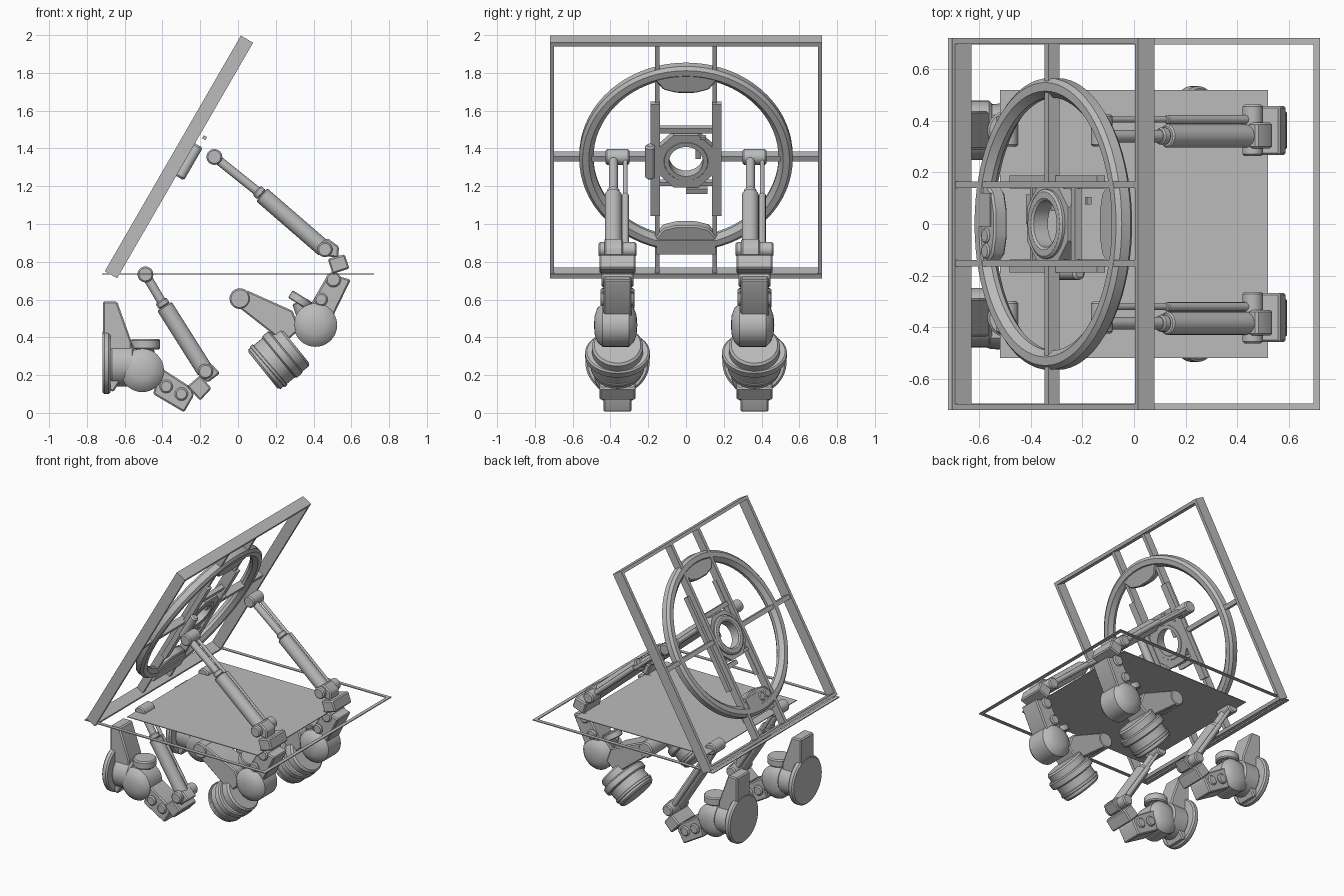
import bpy, bmesh, math
from mathutils import Vector, Matrix

if "Cube" in bpy.data.objects:
    bpy.data.objects.remove(bpy.data.objects["Cube"])

grey = bpy.data.materials.new("plain_grey")
grey.diffuse_color = (0.5, 0.5, 0.5, 1)
grey.use_nodes = True
grey.node_tree.nodes["Principled BSDF"].inputs["Base Color"].default_value = grey.diffuse_color

# tilted panel space: u = world y, v = up the slope, w = normal towards the arms
A = math.radians(60)
D = Vector((math.cos(A), 0, math.sin(A)))
N = Vector((math.sin(A), 0, -math.cos(A)))
TILT = Matrix(((0, D.x, N.x, -0.3125), (1, 0, 0, 0), (0, D.z, N.z, 1.355), (0, 0, 0, 1)))
FLAT = Matrix.Identity(4)


def finish(name, bm, mat=FLAT):
    bmesh.ops.remove_doubles(bm, verts=bm.verts, dist=1e-5)
    bm.transform(mat)
    bmesh.ops.recalc_face_normals(bm, faces=bm.faces)
    me = bpy.data.meshes.new(name)
    bm.to_mesh(me)
    bm.free()
    me.materials.append(grey)
    me.shade_smooth()
    me.set_sharp_from_angle(angle=math.radians(32))
    ob = bpy.data.objects.new(name, me)
    bpy.context.collection.objects.link(ob)
    return ob


def box(name, lo, hi, mat=FLAT):
    bm = bmesh.new()
    bmesh.ops.create_cube(bm, size=1)
    for v in bm.verts:
        v.co = Vector([lo[i] + (v.co[i] + 0.5) * (hi[i] - lo[i]) for i in range(3)])
    return finish(name, bm, mat)


def lathe(name, prof, start, axis, closed=False, seg=32, sy=1, phase=0, mat=FLAT):
    """Revolve (radius, distance) points about an axis; sy stretches along y."""
    bm = bmesh.new()
    rings = []
    for k in range(seg):
        a = 2 * math.pi * k / seg + phase
        rings.append([bm.verts.new((r * math.cos(a), r * math.sin(a), t)) for r, t in prof])
    n = len(prof)
    for k in range(seg):
        p, q = rings[k], rings[(k + 1) % seg]
        for i in range(n if closed else n - 1):
            j = (i + 1) % n
            bm.faces.new((p[i], p[j], q[j], q[i]))
    bm.transform(Vector((0, 0, 1)).rotation_difference(Vector(axis)).to_matrix().to_4x4())
    for v in bm.verts:
        v.co.y *= sy
        v.co += Vector(start)
    bmesh.ops.remove_doubles(bm, verts=bm.verts, dist=1e-5)
    return finish(name, bm, mat)


def rod(name, a, b, r, bev=0.006, mat=FLAT, sy=1, seg=24):
    a, b = Vector(a), Vector(b)
    h = (b - a).length
    prof = [(0, 0), (r - bev, 0), (r, bev), (r, h - bev), (r - bev, h), (0, h)]
    return lathe(name, prof, a, b - a, seg=seg, mat=mat, sy=sy)


def slab(name, pts, y, width, mat=FLAT, bevel=0.008):
    """Extrude an (x, z) outline along y."""
    bm = bmesh.new()
    f = bm.faces.new([bm.verts.new((x, y - width / 2, z)) for x, z in pts])
    ext = bmesh.ops.extrude_face_region(bm, geom=[f])["geom"]
    for v in ext:
        if isinstance(v, bmesh.types.BMVert):
            v.co.y += width
    bmesh.ops.recalc_face_normals(bm, faces=bm.faces)
    if bevel:
        bmesh.ops.bevel(bm, geom=bm.edges[:], offset=bevel, segments=1, affect='EDGES')
    return finish(name, bm, mat)


def square_frame(name, s, w, t, mat):
    for i in (-1, 1):
        a, b = sorted((i * s, i * (s - w)))
        box(name + "_side", (a, -s, -t), (b, s, t), mat)
        box(name + "_end", (-s + w, a, -t), (s - w, b, t), mat)


# floor plate and thin floor frame
box("floor_plate", (-0.52, -0.52, 0.733), (0.52, 0.52, 0.738))
square_frame("floor_frame", 0.72, 0.025, 0.003, Matrix.Translation((0, 0, 0.736)))

# tilted frame with its cross bars and rails
square_frame("panel_frame", 0.72, 0.022, 0.0375, TILT)
for s in (-1, 1):
    a, b = sorted((s * 0.14, s * 0.165))
    box("panel_upright", (a, -0.7, -0.035), (b, 0.7, 0.02), TILT)
    a, b = sorted((s * 0.137, s * 0.187))
    box("panel_rail", (a, -0.34, 0.0), (b, 0.34, 0.035), TILT)
    a, b = sorted((s * 0.165, s * 0.7))
    box("panel_crossbar", (a, -0.015, -0.03), (b, 0.015, 0.02), TILT)

# large ring with upper and lower pads
lathe("large_ring", [(0.565, -0.02), (0.565, 0.02), (0.548, 0.036), (0.515, 0.036), (0.49, 0.01),
                     (0.49, -0.01), (0.515, -0.036), (0.548, -0.036)],
      (0, 0, 0), (0, 0, 1), closed=True, seg=72, mat=TILT)
PAD = TILT @ Matrix(((1, 0, 0, 0), (0, 0, 1, 0), (0, 1, 0, 0), (0, 0, 0, 1)))
for s in (-1, 1):
    slab("ring_pad", [(-0.17, s * 0.49), (-0.12, s * 0.425), (-0.05, s * 0.405), (0.05, s * 0.405),
                      (0.12, s * 0.425), (0.17, s * 0.49), (0.08, s * 0.525), (-0.08, s * 0.525)],
         0, 0.06, PAD)
box("lower_case", (-0.155, -0.575, -0.01), (0.155, -0.49, 0.037), TILT)
box("lower_unit", (-0.01, -0.52, -0.036), (0.12, -0.43, 0.0), TILT)
for u in (-0.045, -0.105):
    rod("lower_canister", (u, -0.47, -0.037), (u, -0.47, 0.0), 0.03, mat=TILT)

# central hub
lathe("hub_plate", [(0.172, -0.02), (0.172, 0.03), (0.1, 0.03), (0.1, -0.02)], (0, -0.01, 0),
      (0, 0, 1), closed=True, seg=8, phase=math.pi / 8, mat=TILT)
lathe("hub_collar", [(0.135, -0.03), (0.125, -0.037), (0.1, -0.037), (0.09, -0.03), (0.09, 0.033),
                     (0.115, 0.033), (0.135, 0.0)], (0, -0.01, 0), (0, 0, 1), closed=True, seg=40, mat=TILT)
box("hub_upper_bar", (-0.14, 0.155, -0.01), (0.14, 0.185, 0.02), TILT)
box("hub_lower_bar", (-0.14, -0.165, -0.01), (0.14, -0.145, 0.02), TILT)
box("hub_small_box", (0.0, -0.21, 0.0), (0.115, -0.18, 0.03), TILT)
box("hub_tab", (0.05, 0.0, -0.01), (0.08, 0.05, 0.02), TILT)
box("sensor_tab", (0.075, 0.147, 0.056), (0.105, 0.165, 0.076), TILT)
rod("side_canister", (-0.19, -0.095, 0.058), (-0.19, 0.105, 0.058), 0.027, 0.01, TILT)


def drum(name, x, z, y):
    # domed drum lying along y
    r, h = 0.115, 0.115
    prof = [(0, -h), (0.05, -h + 0.004), (0.09, -h + 0.018), (r, -h + 0.045),
            (r, h - 0.045), (0.09, h - 0.018), (0.05, h - 0.004), (0, h)]
    lathe(name, prof, (x, y, z), (0, 1, 0), seg=40)


def pin(name, x, z, y, r, length):
    rod(name, (x, y - length / 2, z), (x, y + length / 2, z), r, 0.008)


def piston(name, top, mid, low, y):
    # slim rod, thick sleeve, side rod and both pivots
    P = lambda p, o: Vector((p[0], y + o, p[1]))
    pin(name + "_top_pivot", *top, y, 0.042, 0.125)
    rod(name + "_rod", P(top, -0.022), P(mid, -0.022), 0.024)
    rod(name + "_sleeve", P(mid, -0.022), P(low, -0.022), 0.045)
    d = (P(mid, 0) - P(low, 0)).normalized()
    rod(name + "_collar", P(mid, -0.022), P(mid, -0.022) + d * 0.035, 0.033)
    rod(name + "_side_rod", P(top, 0.042), P(low, 0.042), 0.012, 0.003, seg=12)
    rod(name + "_side_sleeve", P(mid, 0.042), P(low, 0.042), 0.018, 0.004, seg=12)
    pin(name + "_low_pivot", *low, y, 0.04, 0.2)


for y in (-0.3625, 0.3625):
    # tall arm on the right
    piston("tall_piston", (-0.125, 1.355), (0.125, 1.155), (0.46, 0.865), y)
    slab("tall_piston_foot", [(0.44, 0.9), (0.475, 0.925), (0.535, 0.88), (0.53, 0.82), (0.47, 0.83)], y - 0.02, 0.1)
    slab("tall_elbow_block", [(0.475, 0.815), (0.565, 0.84), (0.59, 0.765), (0.5, 0.735)], y, 0.19)
    pin("tall_elbow_pin", 0.505, 0.705, y, 0.04, 0.17)
    slab("tall_link", [(0.48, 0.74), (0.597, 0.705), (0.5, 0.505), (0.37, 0.5), (0.385, 0.575)], y, 0.15)
    pin("tall_link_pin", 0.44, 0.6, y, 0.035, 0.18)
    drum("tall_drum", 0.41, 0.465, y - 0.01)
    rod("tall_cap", (0.32, y, 0.575), (0.345, y, 0.615), 0.065)
    rod("tall_cap_stem", (0.36, y, 0.5), (0.33, y, 0.59), 0.045)
    slab("tall_bracket", [(0.045, 0.65), (0.29, 0.54), (0.325, 0.44), (0.245, 0.37), (-0.03, 0.585)], y, 0.17)
    pin("tall_bracket_end", 0.01, 0.605, y, 0.055, 0.18)
    rod("tall_motor", (0.132, y, 0.225), (0.3, y, 0.36), 0.135, 0.012, seg=40)
    rod("tall_motor_rim", (0.215, y, 0.292), (0.255, y, 0.325), 0.143, 0.008, seg=48, sy=1.2)
    rod("tall_motor_band", (0.155, y, 0.243), (0.17, y, 0.256), 0.142, 0.003, seg=40)

    # short arm on the left
    piston("short_piston", (-0.49, 0.733), (-0.39, 0.565), (-0.172, 0.22), y)
    slab("short_piston_foot", [(-0.19, 0.25), (-0.14, 0.26), (-0.095, 0.21), (-0.16, 0.16), (-0.21, 0.2)], y - 0.02, 0.1)
    slab("short_elbow_block", [(-0.2, 0.2), (-0.14, 0.13), (-0.2, 0.065), (-0.27, 0.14)], y, 0.19)
    pin("short_elbow_pin", -0.3, 0.1, y, 0.035, 0.17)
    slab("short_link", [(-0.41, 0.24), (-0.24, 0.13), (-0.235, 0.09), (-0.285, 0.003), (-0.45, 0.1)], y, 0.15)
    pin("short_link_pin", -0.38, 0.14, y, 0.035, 0.18)
    drum("short_drum", -0.507, 0.225, y - 0.01)
    rod("short_cap", (-0.49, y, 0.335), (-0.49, y, 0.392), 0.077, 0.008)
    rod("short_cap_stem", (-0.5, y, 0.25), (-0.49, y, 0.34), 0.05)
    slab("short_tower", [(-0.715, 0.59), (-0.64, 0.59), (-0.565, 0.38), (-0.56, 0.27), (-0.66, 0.11), (-0.715, 0.14)], y, 0.15)
    rod("short_mount_disc", (-0.718, y, 0.27), (-0.675, y, 0.27), 0.17, 0.01, seg=48)
    rod("short_motor", (-0.68, y, 0.255), (-0.55, y, 0.255), 0.115, 0.012, seg=40)
